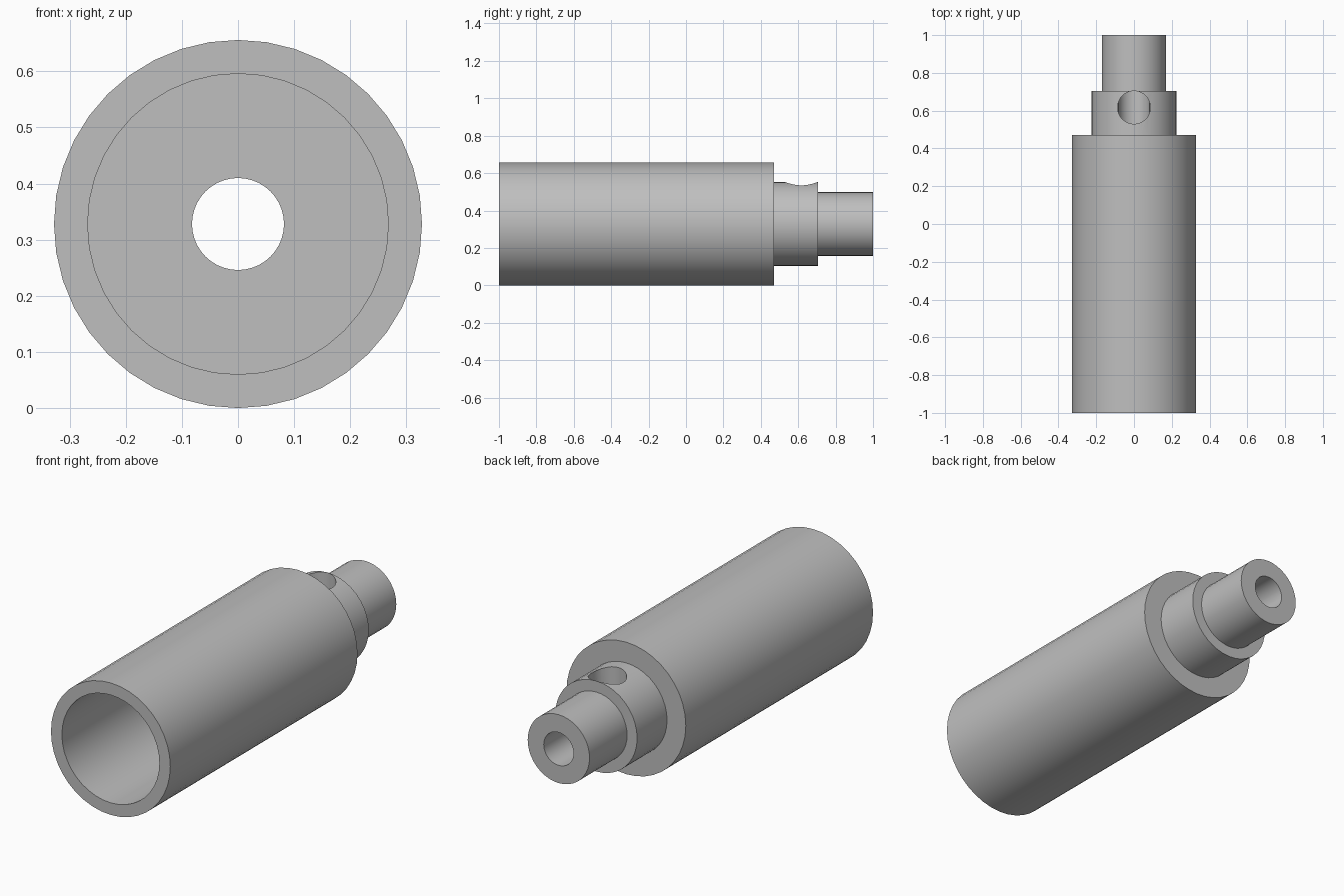
import bpy
import bmesh
from math import radians, tau
from mathutils import Matrix, Vector

cube = bpy.data.objects.get("Cube")
if cube:
    bpy.data.objects.remove(cube, do_unlink=True)

SEGMENTS = 40
OUTER, CAVITY, COLLAR, SPIGOT, BORE = 0.328, 0.268, 0.225, 0.17, 0.082
AXIS = Vector((0, 0, OUTER))

grey = bpy.data.materials.new("plain grey")
grey.use_nodes = True
colour = (0.52, 0.52, 0.52, 1)
grey.diffuse_color = colour
grey.node_tree.nodes["Principled BSDF"].inputs["Base Color"].default_value = colour


def add_object(name, bm):
    bmesh.ops.recalc_face_normals(bm, faces=bm.faces)
    mesh = bpy.data.meshes.new(name)
    bm.to_mesh(mesh)
    bm.free()
    mesh.materials.append(grey)
    obj = bpy.data.objects.new(name, mesh)
    bpy.context.collection.objects.link(obj)
    return obj


# Hollow stepped body: closed (radius, y) profile turned about the long axis
profile = [(CAVITY, -1), (OUTER, -1), (OUTER, 0.47), (COLLAR, 0.47),
           (COLLAR, 0.705), (SPIGOT, 0.705), (SPIGOT, 1), (BORE, 1),
           (BORE, 0.41), (CAVITY, 0.41)]
bm = bmesh.new()
verts = [bm.verts.new(AXIS + Vector((0, y, r))) for r, y in profile]
edges = [bm.edges.new((a, b)) for a, b in zip(verts, verts[1:] + verts[:1])]
bmesh.ops.spin(bm, geom=verts + edges, cent=AXIS, axis=(0, 1, 0),
               angle=tau, steps=SEGMENTS)
bmesh.ops.remove_doubles(bm, verts=bm.verts, dist=1e-4)
body = add_object("stepped_sleeve", bm)

# Round port through the top of the collar into the bore
bm = bmesh.new()
bmesh.ops.create_cone(bm, cap_ends=True, segments=SEGMENTS, radius1=0.087,
                      radius2=0.087, depth=0.4,
                      matrix=Matrix.Translation((0, 0.617, OUTER + 0.21)))
cutter = add_object("port_cutter", bm)
cutter.hide_render = True
cutter.hide_set(True)

cut = body.modifiers.new("port", "BOOLEAN")
cut.operation = "DIFFERENCE"
cut.solver = "EXACT"
cut.object = cutter

# Apply the cut, then smooth the round walls
bpy.context.view_layer.objects.active = body
body.select_set(True)
bpy.ops.object.modifier_apply(modifier=cut.name)
bpy.data.objects.remove(cutter, do_unlink=True)
bpy.ops.object.shade_smooth_by_angle(angle=radians(30))
